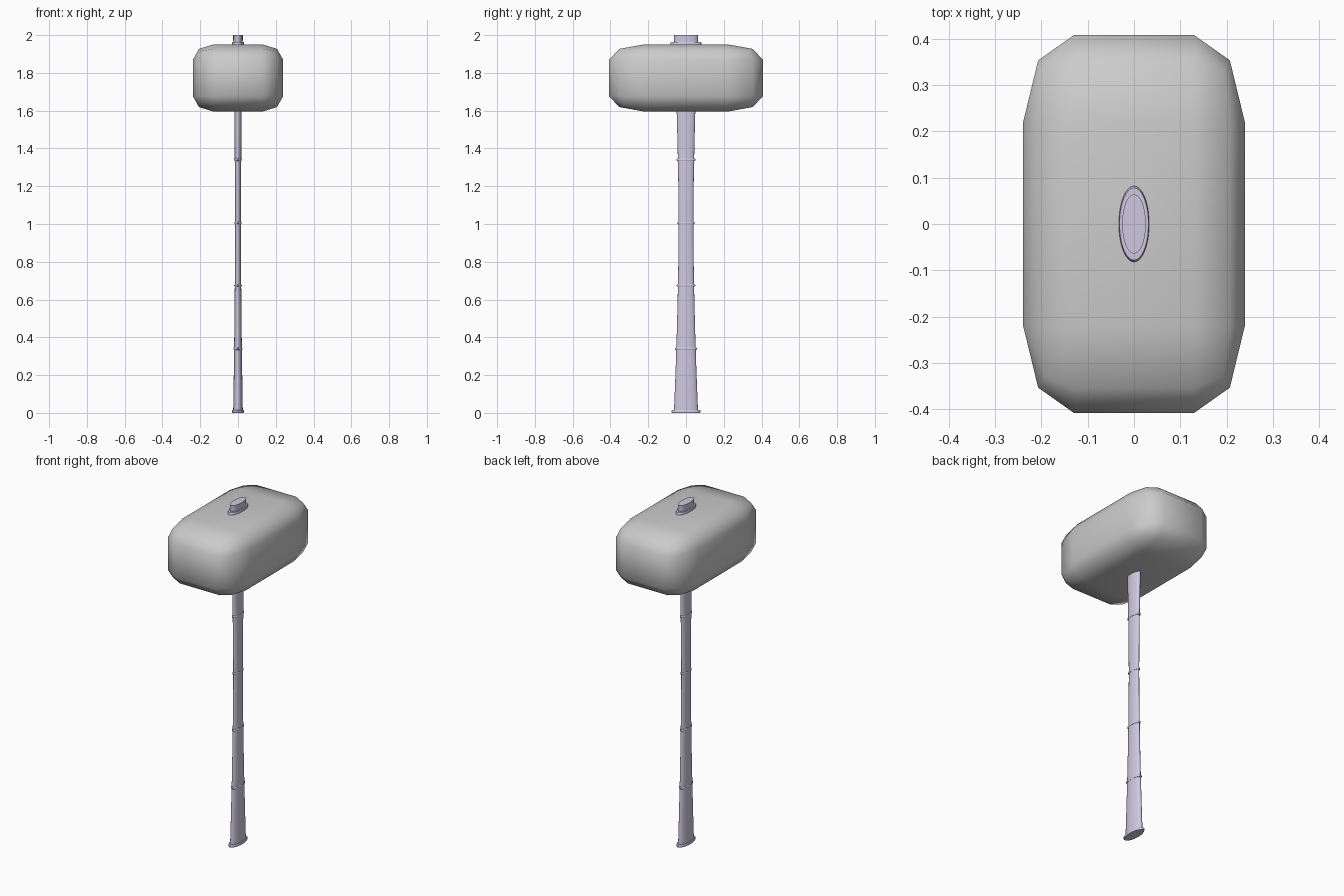
import bpy, bmesh
from math import cos, sin, tau

if "Cube" in bpy.data.objects:
    bpy.data.objects.remove(bpy.data.objects["Cube"])

wood = bpy.data.materials.new("pale_wood")
wood.diffuse_color = (0.62, 0.58, 0.75, 1)
wood.use_nodes = True
wood.node_tree.nodes["Principled BSDF"].inputs["Base Color"].default_value = wood.diffuse_color


def smooth(ob, angle):
    bpy.ops.object.select_all(action='DESELECT')
    ob.select_set(True)
    bpy.context.view_layer.objects.active = ob
    bpy.ops.object.shade_smooth_by_angle(angle=angle)


def add_object(name, bm, mat=None):
    bmesh.ops.recalc_face_normals(bm, faces=bm.faces)
    me = bpy.data.meshes.new(name)
    bm.to_mesh(me)
    bm.free()
    ob = bpy.data.objects.new(name, me)
    bpy.context.collection.objects.link(ob)
    if mat:
        me.materials.append(mat)
    return ob


def oval_loft(name, profile, sides=32, squash=0.4):
    """Capped loft through oval sections given as (half depth, z)."""
    bm = bmesh.new()
    loops = [[bm.verts.new((r * squash * cos(tau * i / sides), r * sin(tau * i / sides), z))
              for i in range(sides)] for r, z in profile]
    for a, b in zip(loops, loops[1:]):
        for i in range(sides):
            j = (i + 1) % sides
            bm.faces.new((a[i], a[j], b[j], b[i]))
    bm.faces.new(loops[0])
    bm.faces.new(loops[-1])
    ob = add_object(name, bm, wood)
    smooth(ob, 0.6)
    return ob


# Head: unit cube with a two-step bevel, stretched to size
bm = bmesh.new()
bmesh.ops.create_cube(bm, size=2)
bmesh.ops.bevel(bm, geom=bm.edges[:], offset=0.46, segments=2, profile=0.5, affect='EDGES')
bmesh.ops.scale(bm, vec=(0.239, 0.408, 0.178), verts=bm.verts)
bmesh.ops.translate(bm, vec=(0, 0, 1.773), verts=bm.verts)
smooth(add_object("hammer_head", bm), 1.2)


# Shaft: slim at the middle, flared toward both ends
def shaft_radius(z):
    return 0.039 + 0.025 * abs(z - 1) ** 1.7


oval_loft("shaft", [(shaft_radius(z / 12), z / 12) for z in range(25)])

# Thin bands along the shaft
for n, z in enumerate((0.34, 0.675, 1.005, 1.34)):
    r = shaft_radius(z) + 0.007
    oval_loft(f"shaft_band_{n + 1}", [(r - 0.004, z - 0.006), (r, z - 0.002),
                                      (r, z + 0.002), (r - 0.004, z + 0.006)])

# Bottom flange and collar on top of the head
oval_loft("butt_flange", [(0.074, 0), (0.077, 0.003), (0.077, 0.011), (0.073, 0.015)])
oval_loft("head_collar", [(0.082, 1.94), (0.082, 1.958), (0.078, 1.964)])
